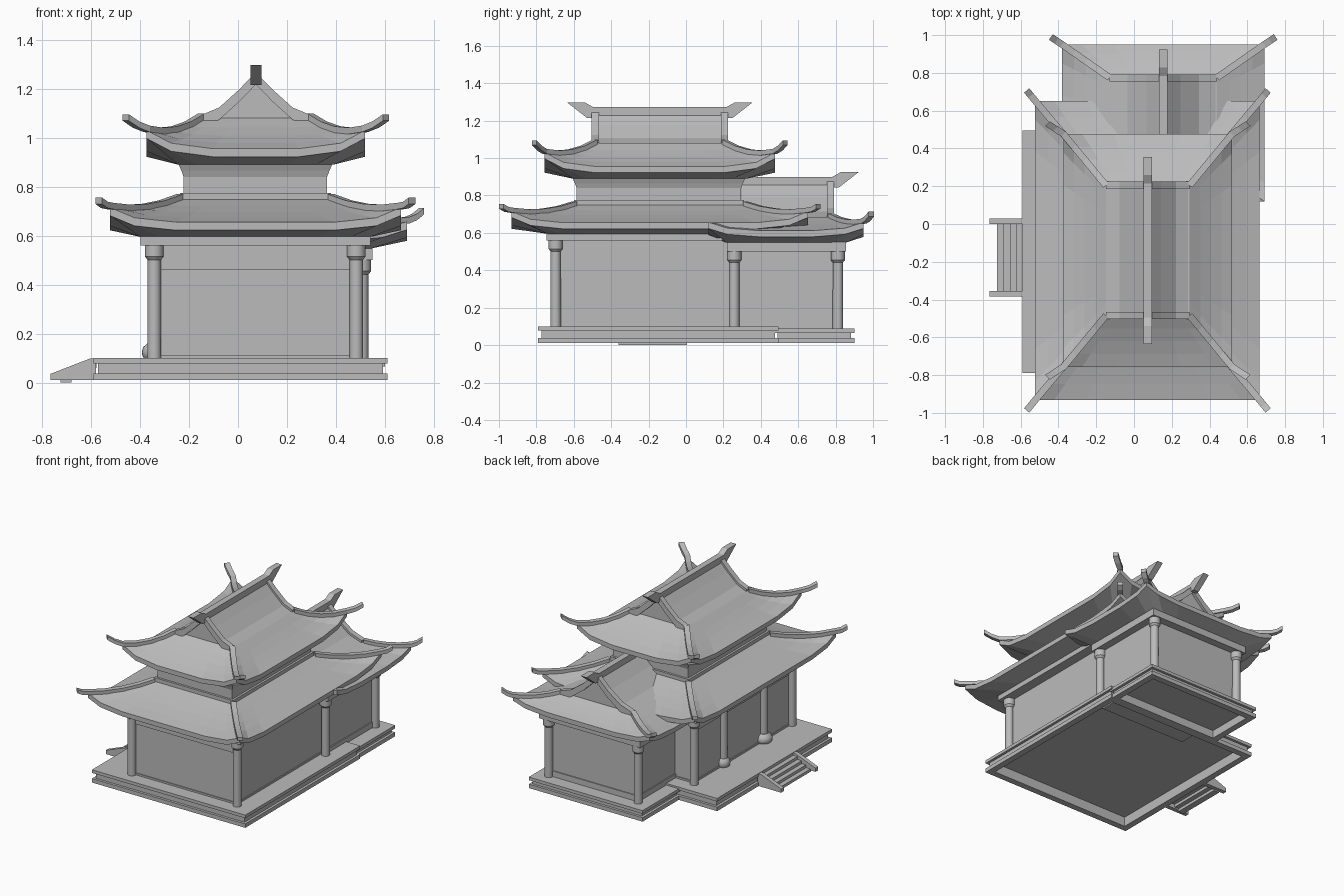
import bpy, bmesh
from math import cos, sin, tau
from mathutils import Vector

cube = bpy.data.objects.get("Cube")
if cube:
    bpy.data.objects.remove(cube, do_unlink=True)

stone = bpy.data.materials.new("plain_grey")
stone.use_nodes = True
GREY = (0.5, 0.5, 0.5, 1)
stone.diffuse_color = GREY
stone.node_tree.nodes["Principled BSDF"].inputs["Base Color"].default_value = GREY


def finish(name, bm):
    bmesh.ops.recalc_face_normals(bm, faces=bm.faces)
    me = bpy.data.meshes.new(name)
    bm.to_mesh(me)
    bm.free()
    me.materials.append(stone)
    ob = bpy.data.objects.new(name, me)
    bpy.context.collection.objects.link(ob)
    return ob


def loft(name, rings):
    """Closed solid through equal-length rings of points."""
    bm = bmesh.new()
    loops = [[bm.verts.new(p) for p in ring] for ring in rings]
    n = len(loops[0])
    for a, b in zip(loops, loops[1:]):
        for i in range(n):
            j = (i + 1) % n
            bm.faces.new((a[i], a[j], b[j], b[i]))
    bm.faces.new(loops[0])
    bm.faces.new(loops[-1])
    return finish(name, bm)


def rect(cx, cy, hx, hy, z):
    return [(cx + sx * hx, cy + sy * hy, z)
            for sx, sy in ((-1, -1), (1, -1), (1, 1), (-1, 1))]


def box(name, x0, x1, y0, y1, z0, z1):
    c = ((x0 + x1) / 2, (y0 + y1) / 2, (x1 - x0) / 2, (y1 - y0) / 2)
    return loft(name, [rect(*c, z0), rect(*c, z1)])


def frame(name, x0, x1, y0, y1, z0, z1, w):
    """Rectangular curb, open in the middle."""
    bm = bmesh.new()
    c = ((x0 + x1) / 2, (y0 + y1) / 2)
    h = ((x1 - x0) / 2, (y1 - y0) / 2)
    loops = [[bm.verts.new(p) for p in rect(*c, h[0] - d, h[1] - d, z)]
             for d, z in ((0, z0), (0, z1), (w, z1), (w, z0))]
    for a, b in zip(loops, loops[1:] + loops[:1]):
        for i in range(4):
            j = (i + 1) % 4
            bm.faces.new((a[i], a[j], b[j], b[i]))
    return finish(name, bm)


def turned(name, x, y, profile, sides=20):
    """Round part from (radius, z) pairs."""
    ob = loft(name, [[(x + r * cos(tau * i / sides), y + r * sin(tau * i / sides), z)
                      for i in range(sides)] for r, z in profile])
    ob.data.shade_smooth()
    ob.data.set_sharp_from_angle(angle=0.6)


def bar(name, path, w, h):
    """Rectangular strip swept along a path that keeps one heading in plan."""
    path = [Vector(p) for p in path]
    d = path[-1] - path[0]
    side = Vector((-d.y, d.x, 0)).normalized() * w / 2
    up = Vector((0, 0, h / 2))
    return loft(name, [[p - side - up, p + side - up, p + side + up, p - side + up]
                       for p in path])


def eave_ring(cx, cy, hx, hy, ex, ey, z, rise):
    """Rectangle whose edges lift toward the corners."""
    pts = []
    corners = rect(cx, cy, hx, hy, z)
    for k in range(4):
        a, b = Vector(corners[k]), Vector(corners[(k + 1) % 4])
        length = 2 * (ex if k % 2 == 0 else ey)
        for d, lift in ((0, 1), (0.1, 0.3), (0.27, 0)):
            pts.append(a.lerp(b, d / length) + Vector((0, 0, rise * lift)))
        for d, lift in ((0.27, 0), (0.1, 0.3)):
            pts.append(b.lerp(a, d / length) + Vector((0, 0, rise * lift)))
    return pts


def roof(name, c, eave, top, soffit, z0, z1, zs, rise, tip, tip_z, sides=(-1, 1)):
    """Curved skirt roof with upswept hip ribs."""
    (cx, cy), (ex, ey), (tx, ty) = c, eave, top

    def at(t):
        z = z0 + (z1 - z0) * (0.7 * t + 0.3 * t * t)
        return ex + (tx - ex) * t, ey + (ty - ey) * t, z, rise * (1 - t) ** 2

    rings = [eave_ring(cx, cy, *soffit, ex, ey, zs, 0),
             eave_ring(cx, cy, ex, ey, ex, ey, z0 - 0.033, rise)]
    for t in (0, 0.25, 0.5, 0.75, 1):
        hx, hy, z, r = at(t)
        rings.append(eave_ring(cx, cy, hx, hy, ex, ey, z, r))
    loft(name, rings)
    for sy in sides:
        for sx in (-1, 1):
            path = []
            for t in (1, 0.75, 0.5, 0.25, 0):
                hx, hy, z, r = at(t)
                path.append((cx + sx * hx, cy + sy * hy, z + r + 0.006))
            corner = Vector(path[-1])
            end = Vector((cx + sx * (ex + tip[0]), cy + sy * (ey + tip[1]), tip_z))
            mid = corner.lerp(end, 0.5) - Vector((0, 0, 0.006))
            bar(name + "_hip_rib", path + [mid, end], 0.036, 0.026)


def gable(name, c, gy, slope, sides):
    """Upper gabled part: slope holds (offset, z) from ridge to foot."""
    cx, cy = c
    outline = [(-o, z) for o, z in reversed(slope)] + list(slope[1:])
    outline += [(slope[-1][0], slope[-1][1] - 0.03), (-slope[-1][0], slope[-1][1] - 0.03)]
    loft(name, [[(cx + x, cy + s * gy, z) for x, z in outline] for s in (-1, 1)])
    # verge bars on the gable edges
    for s in sides:
        for sx in (-1, 1):
            bar(name + "_verge", [(cx + sx * o, cy + s * gy, z - 0.008) for o, z in slope],
                0.038, 0.05)
    # ridge with flared ends
    zr = slope[0][1]
    end = [(gy, -0.035), (gy + 0.045, -0.035), (gy + 0.15, 0.047),
           (gy + 0.055, 0.047), (gy + 0.01, 0.022)]
    other = [(-y, z) for y, z in reversed(end)] if -1 in sides else [(-gy, 0.022), (-gy, -0.035)]
    loft(name + "_ridge", [[(cx + x, cy + y, zr + z) for y, z in end + other]
                           for x in (-0.022, 0.022)])


# stepped stone bases, hollow below
for name, (x0, x1, y0, y1), top in (("main_base", (-0.59, 0.61, -0.79, 0.495), 0.1),
                                    ("wing_base", (-0.29, 0.6, 0.47, 0.9), 0.088)):
    frame(name + "_foot", x0, x1, y0, y1, 0.01, 0.038, 0.045)
    frame(name + "_core", x0 + 0.018, x1 - 0.018, y0 + 0.018, y1 - 0.018, 0.038, top - 0.022, 0.027)
    box(name + "_cap", x0, x1, y0, y1, top - 0.022, top)

# entrance steps with sloping side stones
for i in range(4):
    x = -0.725 + 0.034 * i
    box("step", x, x + 0.045, -0.36, 0.005, 0.02 * i, 0.02 + 0.02 * i)
for y in (-0.37, 0.015):
    side = [(-0.765, 0.01), (-0.58, 0.01), (-0.58, 0.098), (-0.605, 0.098), (-0.765, 0.036)]
    loft("step_side", [[(x, y + d, z) for x, z in side] for d in (-0.015, 0.015)])

# walls, sills, lintels and wall plates
box("main_walls", -0.33, 0.47, -0.685, 0.385, 0.078, 0.57)
box("main_lintel", -0.336, 0.465, -0.693, 0.38, 0.46, 0.565)
box("main_sill", -0.336, 0.476, -0.692, 0.392, 0.09, 0.112)
box("main_plate", -0.397, 0.54, -0.745, 0.45, 0.56, 0.6)
box("wing_walls", -0.185, 0.495, 0.27, 0.8, 0.066, 0.51)
box("wing_sill", -0.192, 0.502, 0.263, 0.807, 0.08, 0.128)
box("wing_plate", -0.24, 0.55, 0.22, 0.855, 0.5, 0.55)


# columns with capitals
def column(name, x, y, z0, z1):
    turned(name, x, y, [(0.028, z0), (0.027, z1 - 0.064), (0.038, z1 - 0.05), (0.038, z1)])


for x, y in ((-0.342, -0.697), (0.483, -0.697), (-0.342, 0.397)):
    column("main_column", x, y, 0.09, 0.565)
for x in (-0.195, 0.505):
    for y in (0.258, 0.812):
        column("wing_column", x, y, 0.08, 0.505)
for y, r in ((0.06, 0.045), (-0.39, 0.058)):
    column("porch_column", -0.335, y, 0.09, 0.565)
    turned("porch_column_base", -0.335, y, [(r * 0.7, 0.09), (r * 0.95, 0.108), (r, 0.125),
                                            (r * 0.9, 0.145), (r * 0.55, 0.162)])

# upper storey with a flared head
C = (0.071, -0.145)
loft("upper_walls", [rect(*C, hx, hy, z) for hx, hy, z in
                     ((0.293, 0.44, 0.6), (0.293, 0.44, 0.84), (0.302, 0.449, 0.865),
                      (0.318, 0.465, 0.9))])
box("upper_wall_skirting", -0.237, 0.379, -0.6, 0.31, 0.74, 0.775)

# roofs
roof("lower_roof", (0.071, -0.14), (0.594, 0.792), (0.31, 0.455), (0.47, 0.6),
     0.655, 0.75, 0.595, 0.06, (0.045, 0.055), 0.742)
roof("upper_roof", (0.073, -0.14), (0.446, 0.616), (0.222, 0.345), (0.318, 0.465),
     0.955, 1.08, 0.89, 0.075, (0.085, 0.055), 1.082)
gable("upper_gable", (0.073, -0.14), 0.345,
      [(0, 1.25), (0.07, 1.178), (0.15, 1.106), (0.222, 1.076)], (-1, 1))
roof("wing_roof", (0.155, 0.535), (0.535, 0.415), (0.285, 0.24), (0.39, 0.32),
     0.612, 0.685, 0.548, 0.045, (0.06, 0.04), 0.7, (1,))
gable("wing_gable", (0.155, 0.535), 0.238,
      [(0, 0.878), (0.09, 0.79), (0.19, 0.715), (0.285, 0.682)], (1,))
